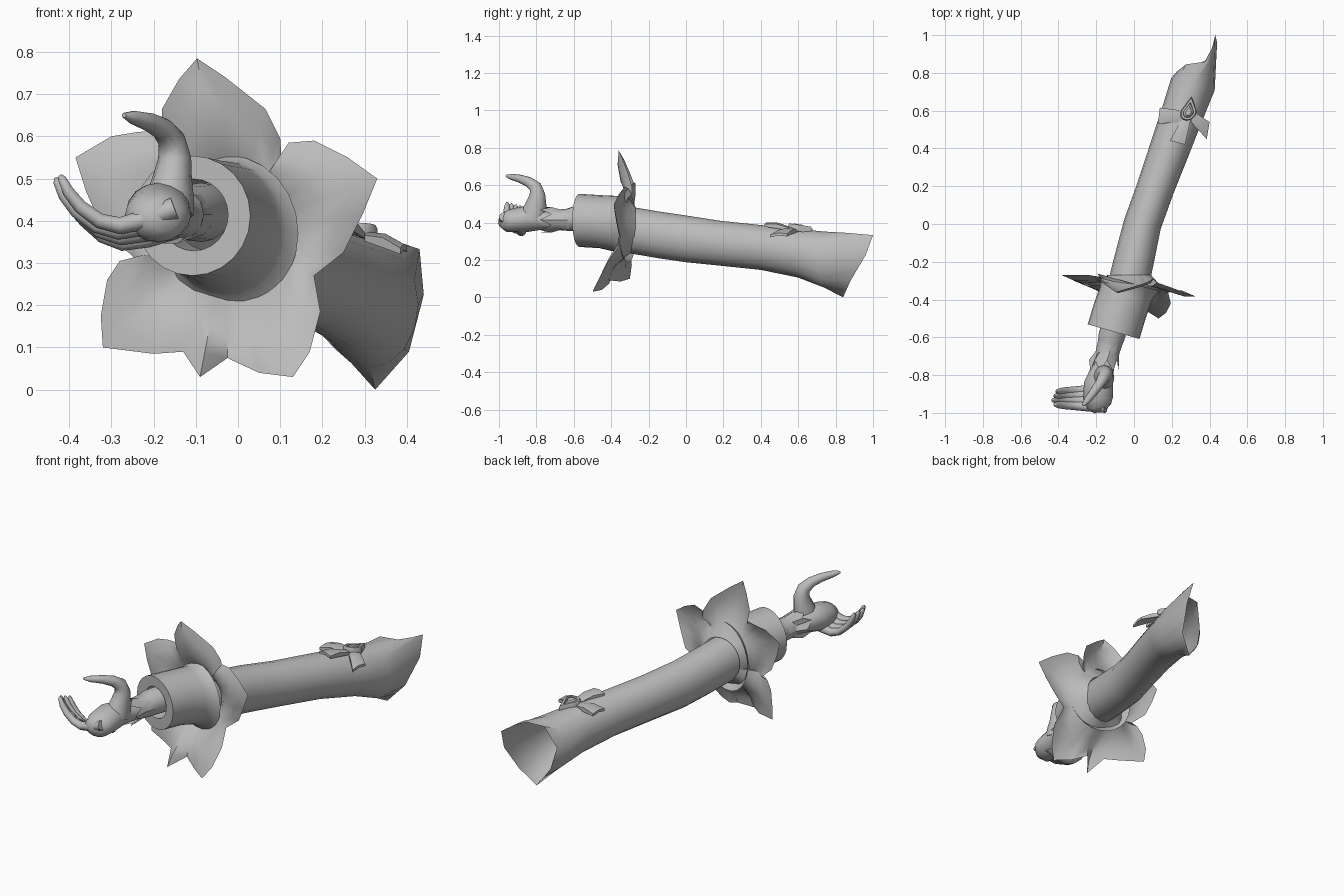
import bpy, bmesh, math
from mathutils import Vector as V

cube = bpy.data.objects.get("Cube")
if cube:
    bpy.data.objects.remove(cube)

grey = bpy.data.materials.new("plain_grey")
grey.use_nodes = True
grey.diffuse_color = (0.5, 0.5, 0.5, 1)
grey.node_tree.nodes["Principled BSDF"].inputs["Base Color"].default_value = (0.5, 0.5, 0.5, 1)


def skin(name, rings, caps=False, angle=40):
    """Bridge equal-length rings of points into one object."""
    bm = bmesh.new()
    rows = [[bm.verts.new(p) for p in ring] for ring in rings]
    n = len(rows[0])
    for a, b in zip(rows, rows[1:]):
        for i in range(n):
            j = (i + 1) % n
            bm.faces.new((a[i], a[j], b[j], b[i]))
    if caps:
        bm.faces.new(rows[0])
        bm.faces.new(rows[-1])
    bmesh.ops.recalc_face_normals(bm, faces=bm.faces)
    mesh = bpy.data.meshes.new(name)
    bm.to_mesh(mesh)
    bm.free()
    mesh.materials.append(grey)
    ob = bpy.data.objects.new(name, mesh)
    bpy.context.collection.objects.link(ob)
    bpy.ops.object.select_all(action='DESELECT')
    ob.select_set(True)
    bpy.context.view_layer.objects.active = ob
    bpy.ops.object.shade_smooth_by_angle(angle=math.radians(angle))


def ellipse(c, a, b, n):
    return [V(c) + a * math.cos(k * math.tau / n) + b * math.sin(k * math.tau / n) for k in range(n)]


def limb(name, secs, ref=(1, 0, 0), n=12):
    """Tapered tube along a path of (x, y, z, width, depth)."""
    pts = [V(s[:3]) for s in secs]
    rings = []
    for i, s in enumerate(secs):
        t = (pts[min(i + 1, len(pts) - 1)] - pts[max(i - 1, 0)]).normalized()
        b = t.cross(V(ref)).normalized()
        rings.append(ellipse(pts[i], b.cross(t) * s[3], b * s[4], n))
    skin(name, rings, True, 60)


# Sleeve: lofted tube whose back opening is cut to a point
SIDE, UP = V((0.96, -0.27, 0)), V((0, 0, 1))


def band(secs, n):
    return [ellipse(s[:3], SIDE * s[3], UP * s[4], n) for s in secs]


hem = [V(p) for p in (
    (.44, .96, .225), (.43, 1.0, .333), (.395, .862, .345), (.275, .845, .34),
    (.225, .805, .22), (.255, .82, .10), (.325, .84, 0), (.405, .88, .09))]
hem_ring = []
for i, p in enumerate(hem):
    hem_ring += [p, (p + hem[(i + 1) % 8]) / 2]
skin("sleeve", band([
    (-.04, -.38, .37, .11, .12), (-.02, -.28, .357, .108, .125),
    (.01, -.15, .335, .105, .125), (.045, 0, .313, .1, .125),
    (.11, .18, .29, .1, .12), (.19, .4, .267, .107, .12),
    (.262, .6, .236, .113, .13), (.312, .74, .202, .12, .15)], 16) + [hem_ring])

# Cuff: thick band with a recessed round opening, flaring into the flower
skin("cuff", band([
    (-.07, -.44, .41, .08, .08), (-.105, -.57, .414, .085, .085),
    (-.108, -.57, .412, .143, .142), (-.075, -.46, .405, .143, .142),
    (-.045, -.375, .393, .142, .15), (-.03, -.335, .38, .15, .16),
    (-.025, -.31, .37, .175, .185)], 24))

# Flower: five petals flaring from the sleeve, outline as (x, y, z)
outline = [V(p) for p in (
    (.33, -.385, .50), (.26, -.36, .55), (.18, -.33, .59), (.12, -.31, .585), (.103, -.29, .55),
    (.1, -.29, .595), (.065, -.31, .665), (-.03, -.34, .74), (-.097, -.36, .785),
    (-.14, -.33, .735), (-.18, -.3, .665), (-.18, -.28, .615), (-.24, -.27, .61),
    (-.3, -.27, .6), (-.385, -.27, .55), (-.36, -.28, .47), (-.32, -.29, .38),
    (-.245, -.31, .312), (-.28, -.31, .305), (-.31, -.3, .26), (-.325, -.29, .175),
    (-.32, -.3, .1), (-.2, -.35, .085), (-.13, -.4, .09), (-.09, -.49, .03), (-.025, -.41, .075),
    (.05, -.45, .04), (.13, -.5, .03), (.17, -.47, .09), (.195, -.42, .185),
    (.18, -.36, .27), (.25, -.35, .325), (.295, -.37, .415))]
hub = V((-.025, -.27, .37))
rows = []
for t in (0, .2, .45, .75, 1):
    row = []
    for p in outline:
        d = V((p.x - hub.x, 0, p.z - hub.z)).normalized()
        start = hub + d * .115
        q = start.lerp(p, t)
        q.y -= .04 * math.sin(math.pi * t)
        row.append(q)
    rows.append(row)
skin("flower_petals", rows, angle=50)


# Bow: three flared ribbons and a drop-shaped jewel
def ribbon(name, inner, outer):
    rings = []
    for t in (0, .5, 1):
        a, b = V(inner[0]).lerp(V(outer[0]), t), V(inner[1]).lerp(V(outer[1]), t)
        bulge = UP * (.01 * math.sin(math.pi * t))
        mid, low = (a + b) / 2 + UP * .008, UP * .014
        rings.append([a + bulge, mid + bulge, b + bulge, b - low, mid - low, a - low])
    skin(name, rings, True)


ribbon("bow_ribbon_right", [(.26, .6, .368), (.25, .54, .368)], [(.137, .616, .36), (.126, .53, .36)])
ribbon("bow_ribbon_left", [(.31, .6, .366), (.3, .54, .366)], [(.40, .54, .34), (.385, .45, .335)])
ribbon("bow_tail", [(.25, .55, .372), (.3, .55, .372)], [(.19, .44, .392), (.27, .42, .392)])


def drop(scale, z):
    ring = []
    for k in range(16):
        a = k * math.tau / 16 + math.pi / 2
        x, y = .042 * math.cos(a), .042 * math.sin(a)
        if k == 0:
            y = .085
        elif k in (1, 15):
            y, x = .05, x * 1.2
        ring.append(V((.288 + (x + y * .2) * scale, .59 + y * scale, z - y * scale * .15)))
    return ring


skin("bow_jewel", [drop(1, .355), drop(1, .382), drop(.9, .39), drop(.65, .39),
                   drop(.62, .38), drop(.35, .393)], True)

# Hand: wrist and palm, then thumb and four curled fingers
limb("palm", [
    (-.085, -.48, .42, .07, .07), (-.12, -.6, .42, .07, .066), (-.14, -.68, .41, .055, .05),
    (-.152, -.74, .41, .05, .046), (-.172, -.79, .42, .064, .062), (-.188, -.85, .42, .078, .07),
    (-.19, -.92, .412, .078, .064), (-.185, -.965, .405, .066, .055), (-.175, -.99, .405, .035, .03)], n=16)
limb("thumb", [
    (-.165, -.82, .42, .06, .07), (-.16, -.81, .46, .056, .066), (-.155, -.8, .505, .046, .054),
    (-.15, -.795, .55, .039, .042), (-.157, -.805, .59, .033, .034), (-.178, -.84, .617, .027, .027),
    (-.21, -.885, .634, .023, .022), (-.248, -.935, .645, .018, .016), (-.27, -.96, .65, .007, .006)])
for i, name in enumerate(("index", "middle", "ring", "little")):
    lift, reach = .03 - .016 * i, 1 - .04 * abs(i - 1)
    path = [(-.15, .4, .032), (-.22, .378, .029), (-.285, .367, .025), (-.335, .383, .022),
            (-.382, .42, .02), (-.412, .46, .017), (-.428, .495, .012), (-.432, .508, .005)]
    secs = []
    for j, (x, z, r) in enumerate(path):
        t = j / 7
        y = -.968 + .03 * i + t * (.014 - .008 * i)
        secs.append((-.15 + (x + .15) * reach, y, z + lift * (1 - t) - .006 * i * t, r, r * .85))
    limb(name + "_finger", secs, ref=(0, 1, 0), n=10)

# Wrist frill: ragged flared collar
frill = []
for c, r, jag in (((-.125, -.625, .415), .068, 0), ((-.14, -.68, .415), .062, .008), ((-.16, -.75, .415), .078, .03)):
    ring = ellipse(c, V((r, 0, 0)), V((0, 0, r * .9)), 14)
    for i, p in enumerate(ring):
        p.y += jag * (1 if i % 2 else -1)
    frill.append(ring)
skin("wrist_frill", frill, angle=30)
